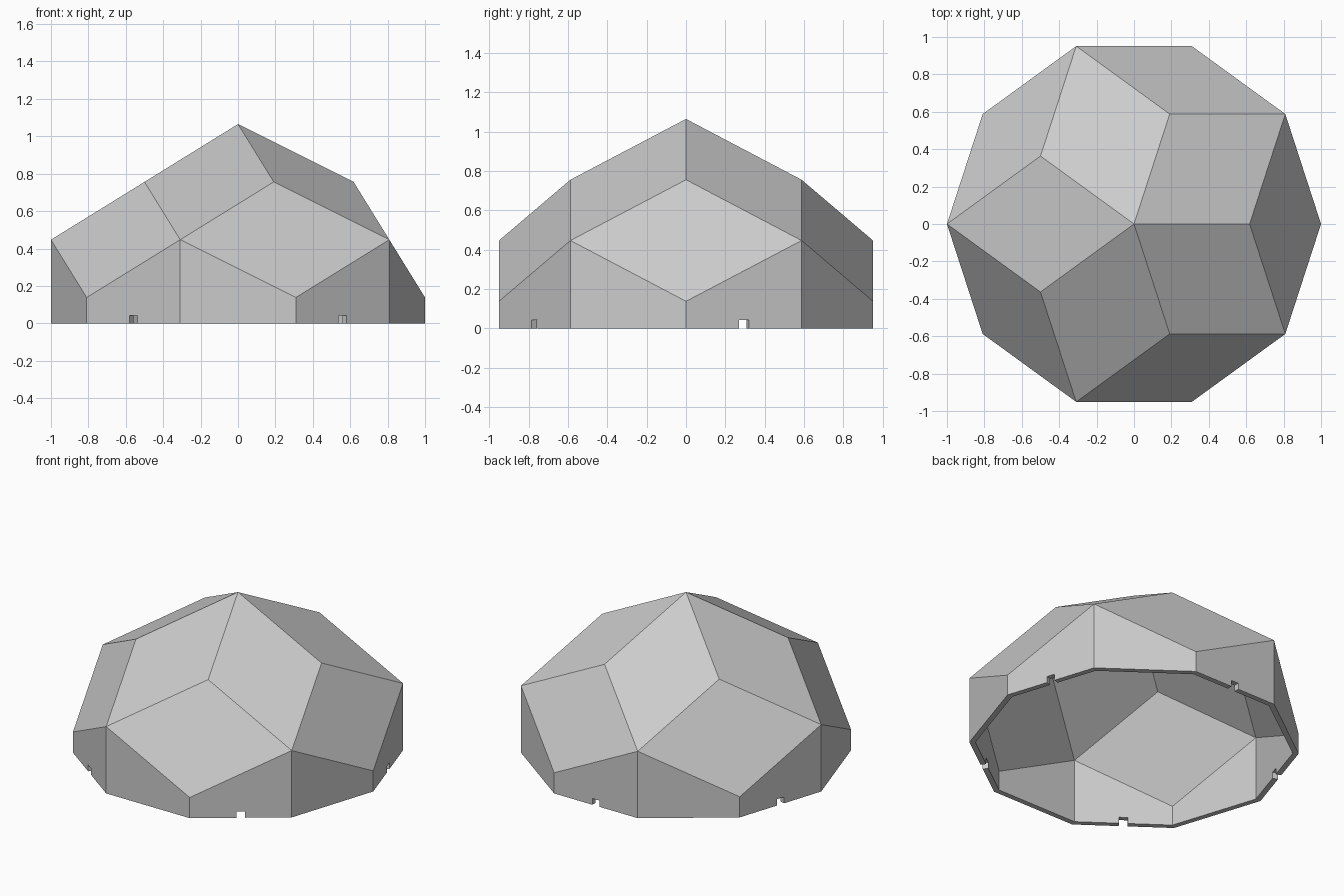
import bpy, bmesh
from math import sin, cos, radians, sqrt
from mathutils import Vector

cube = bpy.data.objects.get("Cube")
if cube:
    bpy.data.objects.remove(cube, do_unlink=True)

THICK = 0.035              # wall thickness
NOTCH_W, NOTCH_H = 0.053, 0.042
DROP = 0.053               # solid's centre lies this far below the floor
APOTHEM = cos(radians(18))
SCALE = (APOTHEM - THICK) / APOTHEM
R = sqrt(5) / 2            # apex height above the solid's centre
GOLD = (sqrt(5) - 1) / 2
STEP = GOLD / 2            # height between vertex rings


def polar(r, deg, z):
    return Vector((r * cos(radians(deg)), r * sin(radians(deg)), z))


def shell_points(s):
    """Apex, upper ring, zigzag of wall tops and wall feet, scaled about the centre."""
    def place(r, deg, h):
        return polar(r * s, deg, h * s - DROP)
    apex = place(0, 0, R)
    upper = [place(GOLD, 72 * i, R - STEP) for i in range(5)]
    tops = [place(1, 36 * k, R - STEP * (2 if k % 2 else 3)) for k in range(10)]
    feet = [polar(s, 36 * k, 0) for k in range(10)]
    return apex, upper, tops, feet


def notch_points(k, inset):
    """Notch outline in wall k: foot, top, top, foot."""
    mid = 36 * k + 18
    centre = polar(APOTHEM - inset, mid, 0)
    side = polar(NOTCH_W / 2, mid + 90, 0)
    up = Vector((0, 0, NOTCH_H))
    return [centre - side, centre - side + up, centre + side + up, centre + side]


bm = bmesh.new()


def face(points):
    bm.faces.new([bm.verts.new(p) for p in points])


# Outer and inner faceted skins
for s, inset in ((1, 0), (SCALE, THICK)):
    apex, upper, tops, feet = shell_points(s)
    for i in range(5):
        j = (i + 1) % 5
        face([apex, upper[i], tops[2 * i + 1], upper[j]])                 # crown
        face([upper[i], tops[2 * i - 1], tops[2 * i], tops[2 * i + 1]])   # shoulder
    for k in range(10):
        n = (k + 1) % 10
        notch = notch_points(k, inset) if k % 2 == 0 else []
        face([feet[k]] + notch + [feet[n], tops[n], tops[k]])             # wall

# Bottom rim and notch linings
outer, inner = shell_points(1)[3], shell_points(SCALE)[3]
for k in range(10):
    n = (k + 1) % 10
    a, b = [outer[k], outer[n]], [inner[k], inner[n]]
    if k % 2 == 0:
        p, q = notch_points(k, 0), notch_points(k, THICK)
        a, b = [a[0]] + p + [a[1]], [b[0]] + q + [b[1]]
    for i in range(len(a) - 1):
        face([a[i], a[i + 1], b[i + 1], b[i]])

bmesh.ops.remove_doubles(bm, verts=bm.verts, dist=0.0005)
bmesh.ops.recalc_face_normals(bm, faces=bm.faces)

mesh = bpy.data.meshes.new("dome_shell")
bm.to_mesh(mesh)
bm.free()
dome = bpy.data.objects.new("dome_shell", mesh)
bpy.context.collection.objects.link(dome)

# Plain grey
grey = bpy.data.materials.new("light_grey")
grey.use_nodes = True
grey.diffuse_color = (0.6, 0.6, 0.6, 1)
grey.node_tree.nodes["Principled BSDF"].inputs["Base Color"].default_value = (0.6, 0.6, 0.6, 1)
mesh.materials.append(grey)
